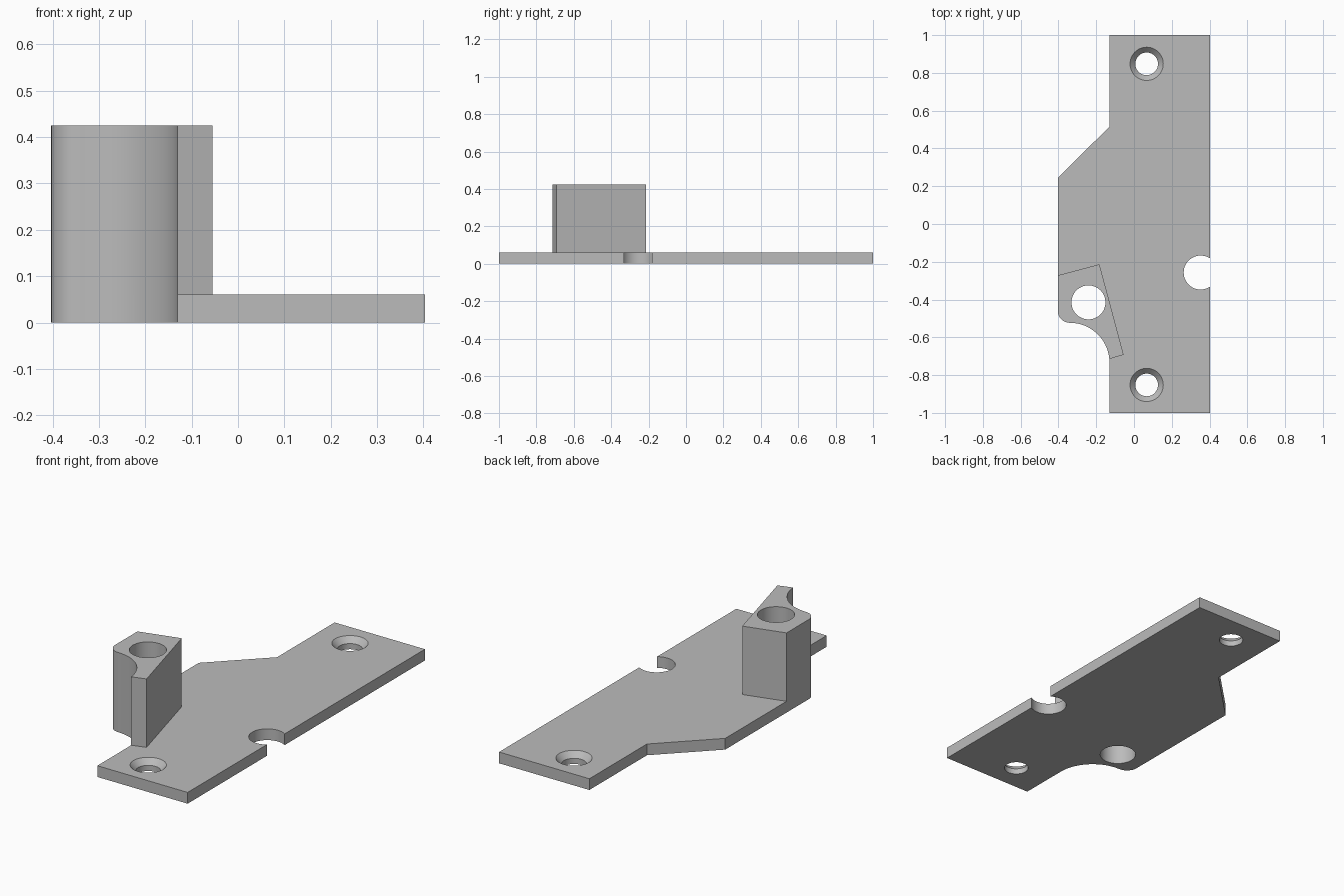
import bpy, bmesh
from math import cos, sin, pi, radians

cube = bpy.data.objects.get("Cube")
if cube:
    bpy.data.objects.remove(cube, do_unlink=True)

THICK, TOP = 0.06, 0.425
LEFT, STEP, RIGHT = -0.403, -0.13, 0.403
BORE = 0.09

grey = bpy.data.materials.new("plain grey")
grey.use_nodes = True
colour = (0.5, 0.5, 0.5, 1)
grey.diffuse_color = colour
grey.node_tree.nodes["Principled BSDF"].inputs["Base Color"].default_value = colour


def arc(cx, cy, r, start, end, n=16):
    angles = [radians(start + (end - start) * i / n) for i in range(n + 1)]
    return [(cx + r * cos(a), cy + r * sin(a)) for a in angles]


def add_object(name, bm):
    bmesh.ops.recalc_face_normals(bm, faces=bm.faces)
    mesh = bpy.data.meshes.new(name)
    bm.to_mesh(mesh)
    bm.free()
    mesh.materials.append(grey)
    obj = bpy.data.objects.new(name, mesh)
    bpy.context.collection.objects.link(obj)
    return obj


def extrude(name, outline, z0, z1):
    bm = bmesh.new()
    face = bm.faces.new([bm.verts.new((x, y, z0)) for x, y in outline])
    top = bmesh.ops.extrude_face_region(bm, geom=[face], use_keep_orig=True)["geom"]
    verts = [v for v in top if isinstance(v, bmesh.types.BMVert)]
    bmesh.ops.translate(bm, verts=verts, vec=(0, 0, z1 - z0))
    return add_object(name, bm)


def turned_cutter(x, y, profile, n=48):
    """Round cutter from (radius, height) pairs, bottom to top."""
    bm = bmesh.new()
    rings = [[bm.verts.new((x + r * cos(2 * pi * i / n), y + r * sin(2 * pi * i / n), z))
              for i in range(n)] for r, z in profile]
    for a, b in zip(rings, rings[1:]):
        for i in range(n):
            j = (i + 1) % n
            bm.faces.new((a[i], a[j], b[j], b[i]))
    bm.faces.new(rings[0])
    bm.faces.new(rings[-1])
    cutter = add_object("hole_cutter", bm)
    cutter.hide_render = True
    return cutter


def cut(obj, cutters):
    bpy.ops.object.select_all(action="DESELECT")
    bpy.context.view_layer.objects.active = obj
    obj.select_set(True)
    for cutter in cutters:
        mod = obj.modifiers.new("hole", "BOOLEAN")
        mod.operation, mod.solver, mod.object = "DIFFERENCE", "EXACT", cutter
        bpy.ops.object.modifier_apply(modifier=mod.name)
        bpy.data.objects.remove(cutter, do_unlink=True)
    bpy.ops.object.shade_smooth_by_angle(angle=radians(30))


# Rounded corner and concave sweep shared by plate and block
sweep = arc(-0.34, -0.46, 0.063, 180, 270, 12) + arc(-0.34, -0.733, 0.21, 90, 5, 24)

# Base plate with shoulder on the right side
plate = extrude("base_plate", [(RIGHT, -1), (RIGHT, 1), (STEP, 1), (STEP, 0.515),
                               (LEFT, 0.245)] + sweep + [(STEP, -0.733), (STEP, -1)],
                0, THICK)

# Upright block
block = extrude("upright_block", [(-0.055, -0.692), (-0.183, -0.213), (LEFT, -0.272)] + sweep,
                THICK, TOP)


def bore(x, y):
    return turned_cutter(x, y, [(BORE, -0.1), (BORE, 0.6)])


# Countersunk screw holes, edge notch and vertical bore
screw = [(0.06, -0.1), (0.06, 0.03), (0.088, THICK), (0.088, 0.1)]
cut(plate, [turned_cutter(0.067, y, screw) for y in (0.848, -0.852)]
    + [bore(0.353, -0.257), bore(-0.241, -0.415)])
cut(block, [bore(-0.241, -0.415)])
